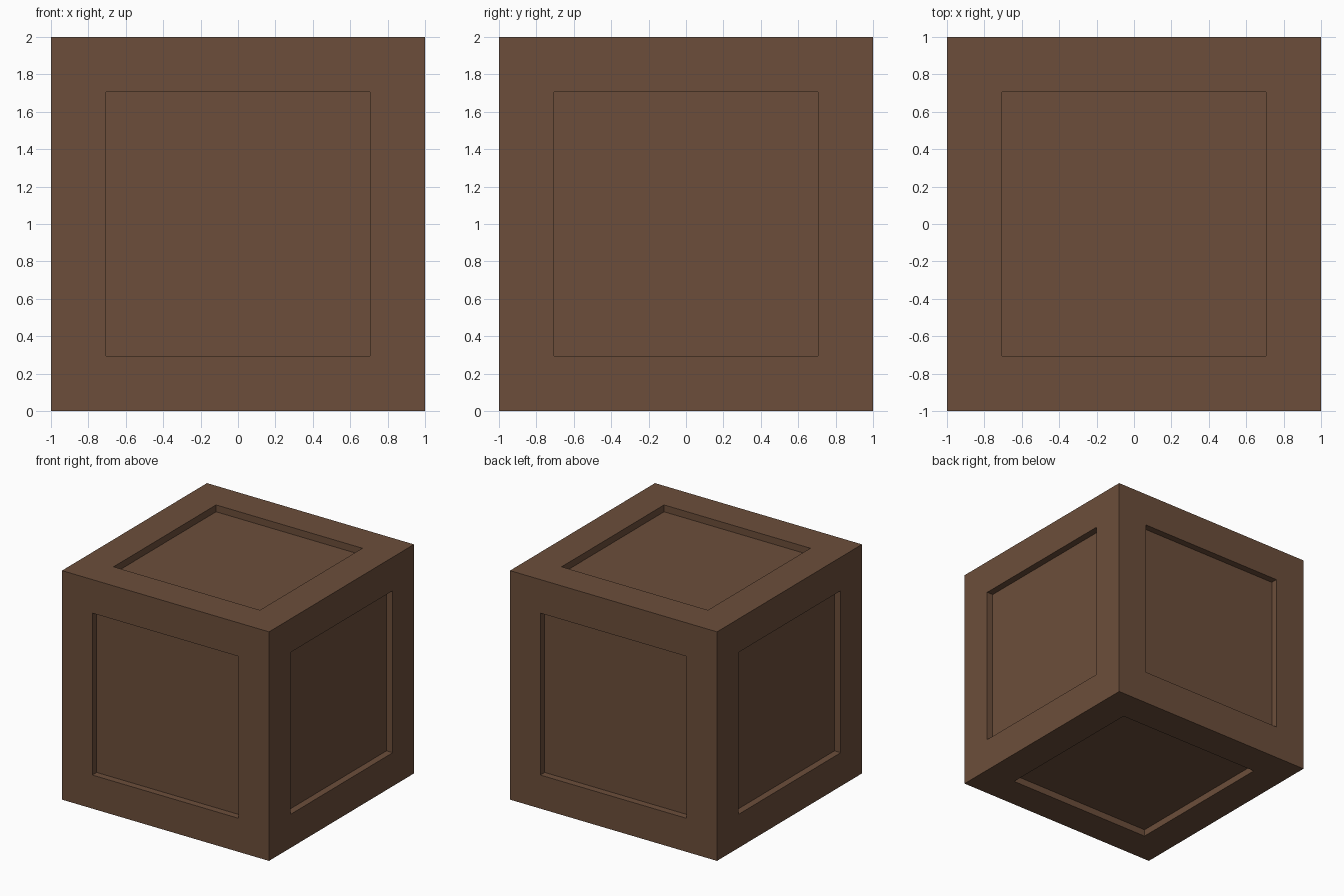
import bpy
import bmesh

SIZE = 2.0
BORDER = 0.293
DEPTH = 0.06

old = bpy.data.objects.get("Cube")
if old:
    bpy.data.objects.remove(old, do_unlink=True)

# Brown wood colour
wood = bpy.data.materials.new("brown_wood")
wood.use_nodes = True
colour = (0.15, 0.076, 0.043, 1.0)
wood.diffuse_color = colour
shader = next(n for n in wood.node_tree.nodes if n.type == 'BSDF_PRINCIPLED')
shader.inputs["Base Color"].default_value = colour
shader.inputs["Roughness"].default_value = 0.8

# Crate: a cube with a square panel sunk into every side
bm = bmesh.new()
bmesh.ops.create_cube(bm, size=SIZE)
panels = list(bm.faces)

# Flat frame around each panel
bmesh.ops.inset_individual(bm, faces=panels, thickness=BORDER, use_even_offset=True)

# Sink each panel straight in, leaving upright walls
for panel in panels:
    inward = -panel.normal.copy() * DEPTH
    sunk = bmesh.ops.extrude_discrete_faces(bm, faces=[panel])["faces"][0]
    bmesh.ops.translate(bm, verts=sunk.verts, vec=inward)

bmesh.ops.recalc_face_normals(bm, faces=bm.faces)
bmesh.ops.translate(bm, verts=bm.verts, vec=(0, 0, SIZE / 2))

mesh = bpy.data.meshes.new("crate")
bm.to_mesh(mesh)
bm.free()
mesh.materials.append(wood)
crate = bpy.data.objects.new("crate", mesh)
bpy.context.collection.objects.link(crate)
